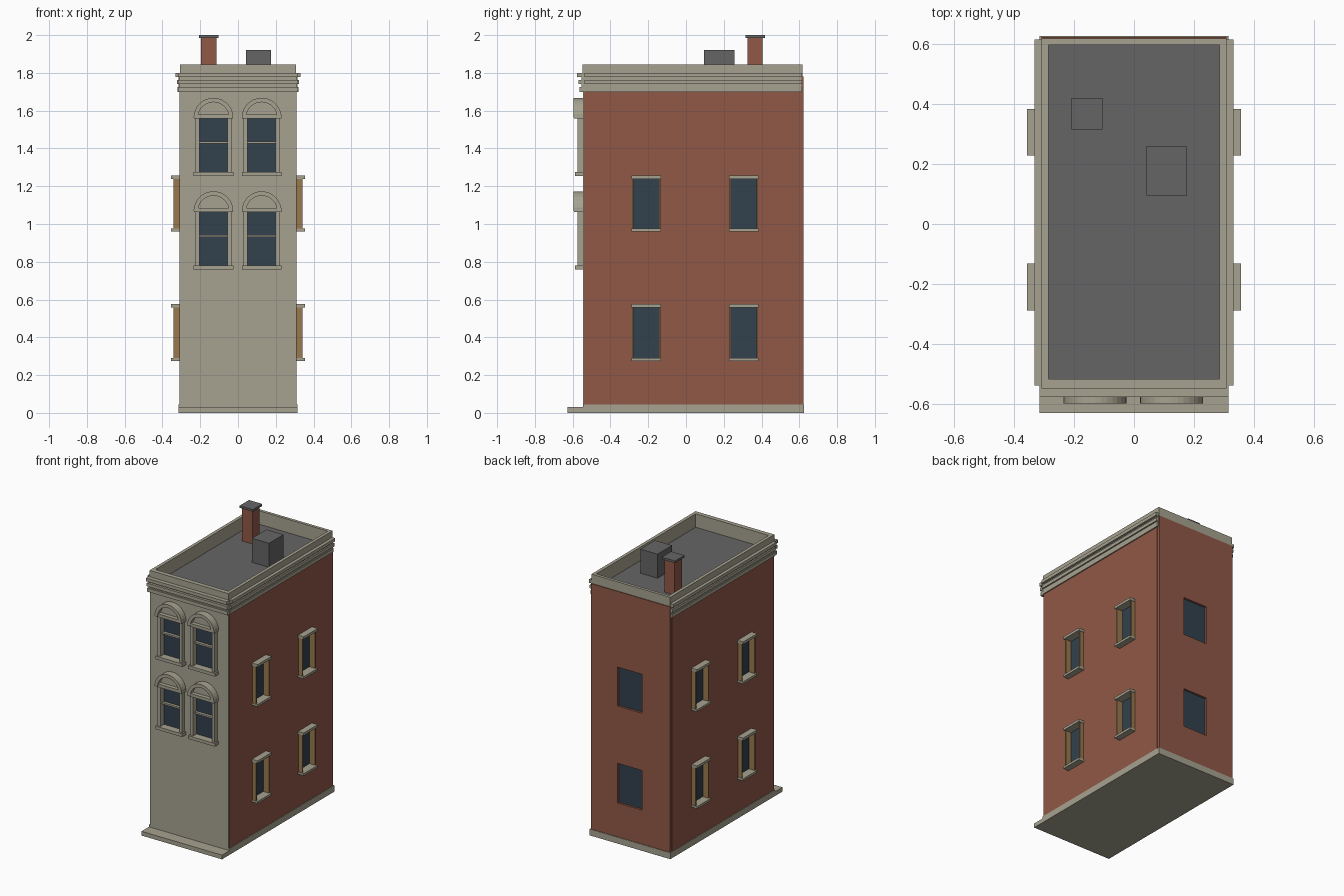
import bpy, bmesh, math
from mathutils import Vector

if "Cube" in bpy.data.objects:
    bpy.data.objects.remove(bpy.data.objects["Cube"])


def material(name, rgb):
    m = bpy.data.materials.new(name)
    m.diffuse_color = (*rgb, 1)
    m.use_nodes = True
    m.node_tree.nodes["Principled BSDF"].inputs["Base Color"].default_value = m.diffuse_color
    return m


STONE = material("pale stone", (.385, .365, .28))
BRICK = material("red brick", (.28, .098, .063))
ROOF = material("roof grey", (.13, .13, .13))
GLASS = material("dark glass", (.032, .053, .075))
WOOD = material("tan wood", (.31, .19, .077))


def finish(bm, name, mat):
    bmesh.ops.recalc_face_normals(bm, faces=bm.faces[:])
    me = bpy.data.meshes.new(name)
    bm.to_mesh(me)
    bm.free()
    me.materials.append(mat)
    ob = bpy.data.objects.new(name, me)
    bpy.context.collection.objects.link(ob)
    return ob


def box(name, mat, x, y, z):
    """Box from (min, max) ranges."""
    bm = bmesh.new()
    bmesh.ops.create_cube(bm, size=1)
    for v in bm.verts:
        v.co = [r[0] + (c + .5) * (r[1] - r[0]) for c, r in zip(v.co, (x, y, z))]
    return finish(bm, name, mat)


def extrude(bm, vec):
    res = bmesh.ops.extrude_face_region(bm, geom=bm.faces[:])
    bmesh.ops.translate(bm, vec=vec, verts=[g for g in res["geom"] if isinstance(g, bmesh.types.BMVert)])


def wall(name, mat, us, vs, place, depth):
    """Wall panel; odd cells of the u/v edge grid are window openings."""
    bm = bmesh.new()
    grid = [[bm.verts.new(place(u, v)) for v in vs] for u in us]
    for i in range(len(us) - 1):
        for j in range(len(vs) - 1):
            if not (i % 2 and j % 2):
                bm.faces.new((grid[i][j], grid[i + 1][j], grid[i + 1][j + 1], grid[i][j + 1]))
    extrude(bm, Vector(depth))
    return finish(bm, name, mat)


def half_ring(name, mat, cx, cz, r0, r1, y0, y1, n=16):
    """Half-round arch, or a half disc when r0 is 0."""
    bm = bmesh.new()
    ang = [math.pi * i / n for i in range(n + 1)]
    pt = lambda r, a: bm.verts.new((cx + r * math.cos(a), y0, cz + r * math.sin(a)))
    outer = [pt(r1, a) for a in ang]
    if r0:
        inner = [pt(r0, a) for a in ang]
        for i in range(n):
            bm.faces.new((outer[i], outer[i + 1], inner[i + 1], inner[i]))
    else:
        bm.faces.new(outer)
    extrude(bm, Vector((0, y1 - y0, 0)))
    return finish(bm, name, mat)


SIDE_Z = ((.285, .565), (.97, 1.245))
SIDE_Y = (-.21, .305)
FRONT_Z = ((.78, 1.068), (1.275, 1.563))
FRONT_X = (-.13, .125)

# Base slab and front step
box("base_slab", STONE, (-.315, .315), (-.545, .625), (0, .045))
box("front_step", STONE, (-.315, .315), (-.628, -.545), (0, .03))

# Walls with window openings
fx = [-.306] + [c + s * .075 for c in FRONT_X for s in (-1, 1)] + [.306]
fz = [.03] + [z for r in FRONT_Z for z in r] + [1.80]
wall("front_facade", STONE, fx, fz, lambda u, v: (u, -.545, v), (0, .02, 0))
sy = [-.54] + [c + s * .07 for c in SIDE_Y for s in (-1, 1)] + [.602]
sz = [.03] + [z for r in SIDE_Z for z in r] + [1.78]
for side, tag in ((-1, "left"), (1, "right")):
    wall(tag + "_wall", BRICK, sy, sz, lambda u, v: (side * .311, u, v), (-side * .02, 0, 0))
wall("back_wall", BRICK, [-.308, -.09, .10, .308], sz, lambda u, v: (u, .621, v), (0, -.02, 0))

# Back window panes
for z in SIDE_Z:
    box("back_glass", GLASS, (-.095, .105), (.600, .606), (z[0] - .005, z[1] + .005))

# Side windows: pane, wooden jambs, stone lintel and sill
for s in (-1, 1):
    def sx(a, b):
        return (min(s * a, s * b), max(s * a, s * b))
    for c in SIDE_Y:
        for z0, z1 in SIDE_Z:
            box("side_glass", GLASS, sx(.292, .298), (c - .072, c + .072), (z0 - .005, z1 + .005))
            for e in (-1, 1):
                a, b = sorted((c + e * .067, c + e * .075))
                box("side_jamb", WOOD, sx(.296, .342), (a, b), (z0, z1))
            box("side_lintel", STONE, sx(.296, .355), (c - .078, c + .078), (z1 - .006, z1 + .012))
            box("side_sill", STONE, sx(.296, .355), (c - .078, c + .078), (z0 - .011, z0 + .005))

# Front windows: pane, jambs, sash bar, sill and arched hood
for c in FRONT_X:
    for z0, z1 in FRONT_Z:
        box("front_glass", GLASS, (c - .078, c + .078), (-.535, -.529), (z0 - .005, z1 + .005))
        for e in (-1, 1):
            a, b = sorted((c + e * .074, c + e * .095))
            box("front_jamb", STONE, (a, b), (-.575, -.53), (z0, z1))
        zm = z0 + .157
        box("sash_bar", STONE, (c - .075, c + .075), (-.555, -.53), (zm - .006, zm + .006))
        box("front_sill", STONE, (c - .105, c + .105), (-.587, -.53), (z0 - .022, z0))
        box("hood_bar", STONE, (c - .104, c + .104), (-.593, -.53), (z1 - .004, z1 + .018))
        half_ring("hood_arch", STONE, c, z1, .082, .105, -.596, -.54)
        half_ring("hood_panel", STONE, c, z1, 0, .084, -.565, -.54)

# Stepped cornice on front and sides
for z0, z1, d in ((1.70, 1.725, .008), (1.74, 1.763, .013), (1.777, 1.80, .019)):
    box("front_cornice", STONE, (-.315, .315), (-.557 - d, -.535), (z0, z1))
    for s in (-1, 1):
        a, b = sorted((s * .30, s * (.311 + d)))
        box("side_cornice", STONE, (a, b), (-.537, .613), (z0, z1))
box("front_cornice_backing", STONE, (-.312, .312), (-.553, -.535), (1.70, 1.80))
for s in (-1, 1):
    a, b = sorted((s * .30, s * .314))
    box("side_cornice_backing", STONE, (a, b), (-.54, .612), (1.70, 1.80))

# Parapet ring and recessed roof
wall("parapet", STONE, [-.308, -.285, .285, .308], [-.547, -.515, .595, .616],
     lambda u, v: (u, v, 1.845), (0, 0, -.1))
box("roof_deck", ROOF, (-.29, .29), (-.53, .602), (1.735, 1.75))

# Chimney and roof hatch
box("chimney", BRICK, (-.195, -.115), (.325, .405), (1.745, 1.987))
box("chimney_cap", ROOF, (-.207, -.104), (.314, .419), (1.985, 2.0))
box("roof_hatch", ROOF, (.042, .176), (.095, .258), (1.745, 1.92))
